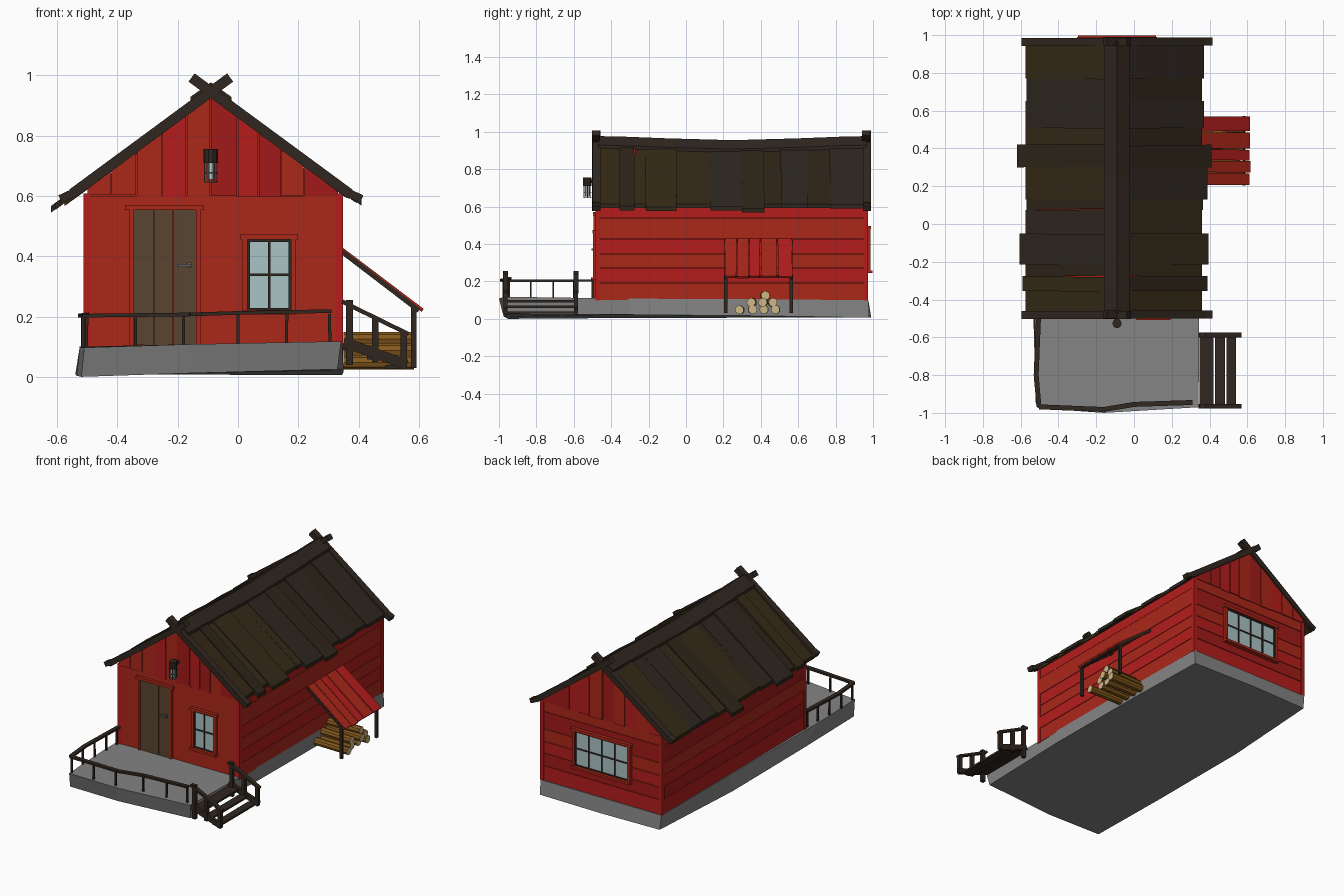
import bpy, bmesh, math, random
from mathutils import Vector as V

if "Cube" in bpy.data.objects:
    bpy.data.objects.remove(bpy.data.objects["Cube"])
random.seed(4)

def mat(name, *c):
    m = bpy.data.materials.new(name)
    m.diffuse_color = (*c, 1)
    m.use_nodes = True
    m.node_tree.nodes["Principled BSDF"].inputs["Base Color"].default_value = m.diffuse_color
    return m

reds = [mat("red_a", .46, .012, .012), mat("red_b", .41, .02, .01), mat("red_c", .36, .01, .01)]
roofs = [mat("roof_a", .034, .022, .008), mat("roof_b", .027, .018, .009), mat("roof_c", .028, .02, .014)]
DARK = mat("dark_wood", .03, .02, .014)
DOOR = mat("door_wood", .1, .06, .03)
GLASS = mat("glass", .4, .55, .55)
BARK = mat("bark", .24, .1, .012)
CUT = mat("cut_wood", .62, .48, .25)
STONE = mat("stone", .23, .23, .23)
PALE = mat("lamp_glass", .55, .6, .6)
STEEL = mat("steel", .12, .12, .12)
red = lambda: random.choice(reds)
jit = lambda a: random.uniform(-a, a)

def loft(name, a, b, m=None, caps=None):
    """Solid between two rings with the same number of points."""
    bm = bmesh.new()
    A, B = [bm.verts.new(p) for p in a], [bm.verts.new(p) for p in b]
    n = len(A)
    for i in range(n):
        j = (i + 1) % n
        bm.faces.new((A[i], A[j], B[j], B[i]))
    for ring in (A, B):
        bm.faces.new(ring).material_index = 1 if caps else 0
    bmesh.ops.recalc_face_normals(bm, faces=bm.faces)
    me = bpy.data.meshes.new(name)
    bm.to_mesh(me)
    bm.free()
    for k in (m, caps):
        if k:
            me.materials.append(k)
    ob = bpy.data.objects.new(name, me)
    bpy.context.collection.objects.link(ob)
    return ob

def box(name, x0, x1, y0, y1, z0, z1, m=None):
    r = [(x0, y0), (x1, y0), (x1, y1), (x0, y1)]
    return loft(name, [(*p, z0) for p in r], [(*p, z1) for p in r], m)

def frame_of(p, q):
    d = (V(q) - V(p)).normalized()
    s = d.cross(V((0, 0, 1)) if abs(d.z) < .95 else V((0, 1, 0))).normalized()
    return s, s.cross(d)

def beam(name, p, q, w, h, m=DARK):
    s, u = frame_of(p, q)
    ring = [s * i * w / 2 + u * j * h / 2 for i, j in ((-1, -1), (1, -1), (1, 1), (-1, 1))]
    return loft(name, [V(p) + r for r in ring], [V(q) + r for r in ring], m)

def rod(name, p, q, r, n, m, caps=None, r2=None):
    s, u = frame_of(p, q)
    c = [s * math.cos(math.tau * i / n) + u * math.sin(math.tau * i / n) for i in range(n)]
    return loft(name, [V(p) + k * r for k in c], [V(q) + k * (r2 or r) for k in c], m, caps)

# stone foundation, uneven outline
low = [(-.52, -.95, 0), (-.16, -.975, .012), (.33, -.95, .025), (.35, -.3, .022), (.35, .4, .016),
       (.345, .98, .006), (-.1, .99, .008), (-.5, .98, .008), (-.54, .3, .006), (-.535, -.4, .004)]
top = [(-.51, -.975, .097), (-.16, -1.0, .108), (.342, -.97, .118), (.346, -.3, .108), (.347, .4, .105),
       (.345, .975, .1), (-.1, .975, .1), (-.51, .975, .1), (-.515, .3, .1), (-.525, -.6, .1)]
loft("foundation", low, top, STONE)

# house body
RX, X0, X1, Y0, Y1 = -.09, -.51, .345, -.48, .97
wall_top = lambda x: .928 - .745 * abs(x - RX)
prof = [(X0 + .01, .09), (X1 - .01, .09), (X1 - .01, wall_top(X1)), (RX, wall_top(RX)), (X0 + .01, wall_top(X0))]
loft("wall_body", [(x, Y0 + .01, z) for x, z in prof], [(x, Y1 - .01, z) for x, z in prof], reds[1])

# horizontal siding on both sides and the back
zs = [.1, .195, .275, .35, .43, .54, .605]
for a, b in zip(zs, zs[1:]):
    for x, s in ((X0, 1), (X1, -1)):
        t = .012 + jit(.002)
        box("side_siding", *sorted((x + s * (.012 - t), x + s * .012)), Y0 + .01, Y1 - .01, a, b - .003, red())
    box("back_siding", X0 + .01, X1 - .01, Y1 - .012, Y1 + jit(.002), a, b - .003, red())

# front wall boards
fx = [-.49, -.36, -.11, .02, .19, .325]
for a, b in zip(fx, fx[1:]):
    box("front_board", a, b, Y0 + jit(.001), Y0 + .012, .1, .6, reds[1])

# vertical gable boards, cut to the roof slope
gx = [-.5, -.42, -.335, -.25, -.17, -.09, .0, .07, .145, .22, .335]
for yf, s in ((Y0, 1), (Y1, -1)):
    for a, b in zip(gx, gx[1:]):
        e, o = b - .003, jit(.004)
        ring = [(a, .6 + o), (e, .6 + o), (e, wall_top(e)), (a, wall_top(a))]
        y = yf - s * (.004 + jit(.002))
        m = red()
        loft("gable_board", [(x, y, z) for x, z in ring], [(x, yf + s * .012, z) for x, z in ring], m)

# corner boards
for x in (X0 + .009, X1 - .009):
    for y in (Y0 + .009, Y1 - .009):
        box("corner_board", x - .012, x + .012, y - .012, y + .012, .098, .608, reds[0])

# roof boards: y start, y end, left edge, right edge, lift
boards = [(-.47, -.35, -.575, .36, 0), (-.355, -.275, -.59, .39, .01), (-.28, -.21, -.575, .36, 0),
          (-.215, -.05, -.605, .395, .01), (-.06, .075, -.575, .36, 0), (.075, .14, -.57, .365, .003),
          (.13, .31, -.575, .39, .008), (.3, .42, -.62, .41, .012), (.41, .52, -.575, .36, 0),
          (.51, .65, -.575, .37, .007), (.64, .78, -.57, .36, 0), (.77, .96, -.575, .37, .004)]
sag = lambda y: .012 * math.cos((y - .25) / .75 * math.pi) * -1
for y0, y1, xl, xr, lift in boards:
    for xe in (xl, xr):
        sg = sag((y0 + y1) / 2)
        zr, ze = .948 + lift + sg, .95 + lift - .745 * abs(xe - RX)
        j = [jit(.008) for _ in range(2)]
        up = [(RX, y0 + j[0], zr), (RX, y1 + j[1], zr), (xe, y1, ze), (xe, y0, ze)]
        loft("roof_board", [(x, y, z - .022) for x, y, z in up], up, random.choice(roofs))

# sagging ridge boards
ys = [-.47, -.35, -.1, .25, .6, .85, .965]
for a, b in zip(ys, ys[1:]):
    for s in (-1, 1):
        ends = []
        for y in (a, b):
            z = .966 + sag(y) * .9
            w = RX + s * .068
            ends.append([(RX, y, z), (w, y, z - .048), (w, y, z - .066), (RX, y, z - .02)])
        loft("ridge_board", *ends, DARK)

# crossed barge beams with flattened eave ends
for y in (-.48, .965):
    for s, xe, dy in ((1, .37, .002), (-1, -.55, -.002)):
        ze = .95 - .745 * abs(xe - RX)
        beam("barge_beam", (xe, y + dy, ze), (RX - s * .064, y + dy, .993), .042, .034)
        beam("barge_end", (xe - s * .02, y + dy, ze + .01), (xe + s * .04, y + dy, ze - .018), .042, .028)

# door
for a, b in ((-.35, -.28), (-.278, -.218), (-.216, -.138)):
    box("door_board", a, b, Y0 - .008, Y0 + .01, .105, .553, DOOR)
for x in (-.353, -.132):
    box("door_jamb", x - .007, x + .007, Y0 - .014, Y0 + .01, .1, .556, reds[1])
box("door_lintel", -.375, -.112, Y0 - .018, Y0 + .01, .553, .57, reds[1])
beam("door_handle", (-.2, Y0 - .02, .37), (-.155, Y0 - .02, .37), .008, .01, STEEL)
box("handle_plate", -.168, -.155, Y0 - .018, Y0, .362, .38, STEEL)

def window(x0, x1, z0, z1, y, s, cols):
    """Window facing s along y with cols x 2 panes."""
    def slab(name, a, b, c, d, t, m):
        box(name, a, b, *sorted((y - s * .008, y + s * t)), c, d, m)
    slab("window_glass", x0, x1, z0, z1, .005, GLASS)
    for i in range(cols + 1):
        x = x0 + (x1 - x0) * i / cols
        slab("window_bar", x - .004, x + .004, z0, z1, .011, DARK)
    for i in range(3):
        z = z0 + (z1 - z0) * i / 2
        slab("window_rail", x0 - .004, x1 + .004, z - .004, z + .004, .01, DARK)
    for x in (x0 - .012, x1 + .012):
        slab("window_casing", x - .009, x + .009, z0 - .01, z1 + .01, .016, reds[1])
    slab("window_head", x0 - .026, x1 + .026, z1 + .004, z1 + .022, .02, reds[1])
    slab("window_sill", x0 - .022, x1 + .022, z0 - .018, z0 - .003, .028, reds[1])

window(.035, .172, .225, .452, Y0, -1, 2)
window(-.275, .095, .262, .475, Y1, 1, 4)

# wall lamp
LY = -.527
rod("lamp_cap", (RX, LY, .71), (RX, LY, .755), .024, 10, DARK)
box("lamp_arm", RX - .012, RX + .012, LY, Y0, .725, .745, DARK)
rod("lamp_bulb", (RX, LY, .655), (RX, LY, .712), .014, 10, PALE)
for i in range(6):
    a = math.tau * i / 6
    p = V((RX + .021 * math.cos(a), LY + .021 * math.sin(a), 0))
    beam("lamp_cage_bar", p + V((0, 0, .648)), p + V((0, 0, .712)), .004, .004, STEEL)
for z in (.645, .675):
    rod("lamp_ring", (RX, LY, z), (RX, LY, z + .004), .022, 10, STEEL)

# porch railing
path = [(-.505, -.48, .205), (-.518, -.8, .203), (-.503, -.968, .203), (-.16, -.982, .207), (0, -.955, .212), (.31, -.945, .218)]
for p, q in zip(path, path[1:]):
    beam("porch_rail", p, q, .026, .012)
posts = [(-.505, -.5), (-.51, -.6), (-.515, -.71), (-.515, -.83), (-.503, -.96), (-.34, -.97),
         (-.18, -.975), (0, -.955), (.16, -.95), (.305, -.945)]
for x, y in posts:
    beam("porch_baluster", (x, y, .095), (x + jit(.003), y, .208), .01, .01)

# side steps with handrails
for i, (a, b) in enumerate(((.347, .42), (.428, .482), (.49, .54))):
    z = .1 - .03 * i
    box("step_tread", a, b, -.955, -.595, z - .012, z, DARK)
for y in (-.965, -.588):
    beam("step_stringer", (.35, y, .115), (.56, y, .04), .018, .034)
    beam("step_handrail", (.345, y, .25), (.565, y, .142), .026, .014)
    for x, z0, z1 in ((.37, .04, .255), (.455, .05, .195), (.55, .03, .15)):
        beam("step_post", (x, y, z0), (x, y, z1), .022, .022)

# woodshed awning
for y in (.213, .563):
    beam("awning_post", (.583, y, .03), (.583, y, .235), .017, .017)
    beam("awning_rafter", (.345, y, .415), (.6, y, .22), .014, .016)
beam("awning_crossbar", (.583, .21, .228), (.583, .566, .228), .014, .014)
ay = [.21, .275, .34, .4, .49, .57]
for a, b in zip(ay, ay[1:]):
    e, k = jit(.008), jit(.004)
    up = [(.343, a, .432), (.343, b - .005, .432), (.61 + e, b - .004 + k, .23 - .75 * e), (.61 + e, a + k, .23 - .75 * e)]
    loft("awning_board", [(x - .007, y, z - .01) for x, y, z in up], up, red())

# log pile
for y, z in ((.29, .048), (.355, .05), (.418, .05), (.48, .05), (.355, .088), (.415, .088), (.46, .088), (.42, .125)):
    e = jit(.02)
    rod("log", (.35, y, z), (.572 + e, y + jit(.008), z), .024, 9, BARK, CUT)
